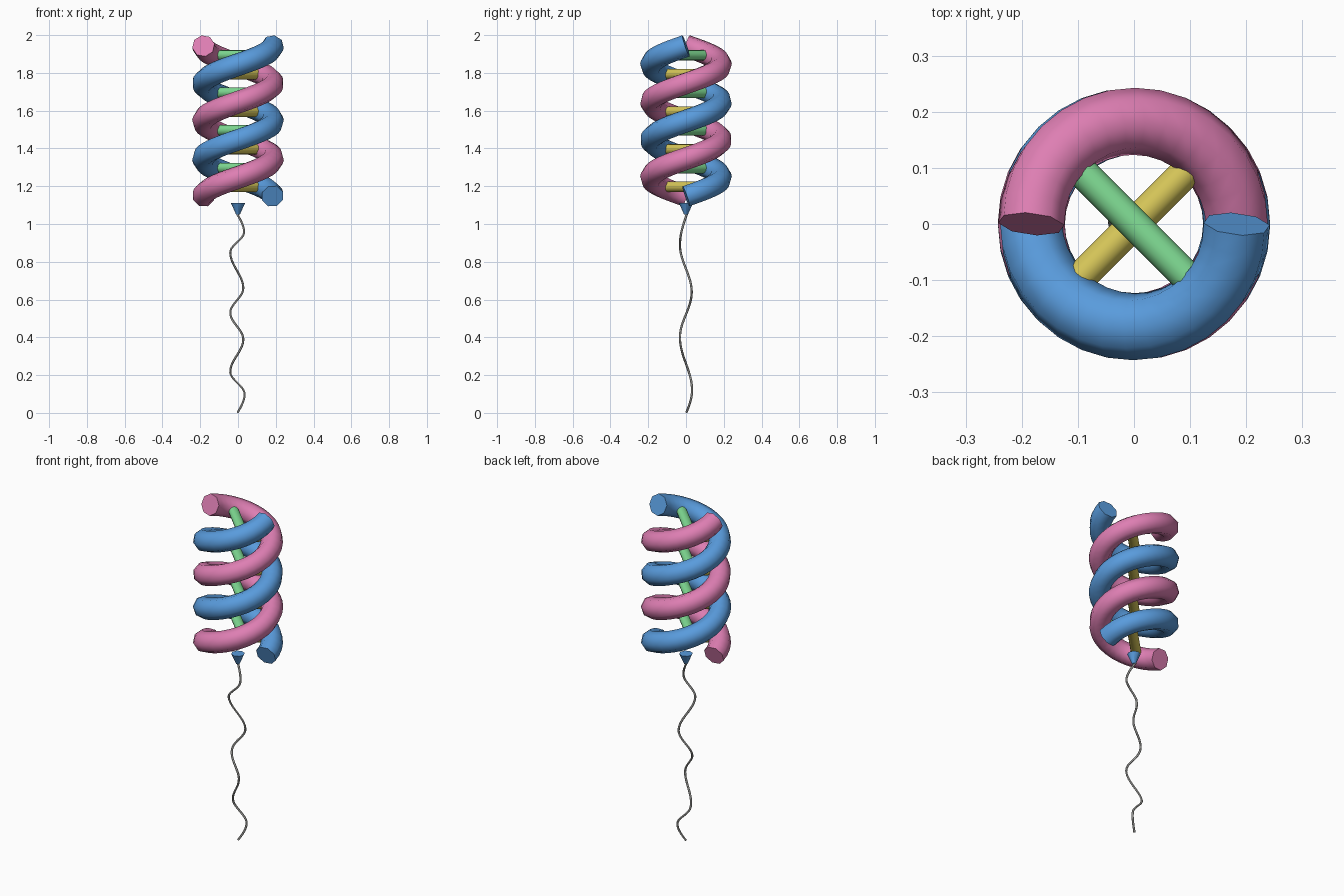
import bpy, bmesh, math
from mathutils import Vector, Quaternion

cube = bpy.data.objects.get("Cube")
if cube:
    bpy.data.objects.remove(cube, do_unlink=True)

Z0, Z1 = 1.147, 1.943          # helix bottom and top
RADIUS, TUBE = 0.183, 0.06     # helix radius and strand thickness
TURNS, STEPS, RUNGS = 2, 64, 8


def material(name, rgb):
    mat = bpy.data.materials.new(name)
    mat.use_nodes = True
    mat.diffuse_color = (*rgb, 1)
    mat.node_tree.nodes["Principled BSDF"].inputs["Base Color"].default_value = (*rgb, 1)
    return mat


blue = material("blue", (0.10, 0.33, 0.72))
pink = material("pink", (0.73, 0.21, 0.45))
green = material("green", (0.22, 0.73, 0.30))
yellow = material("yellow", (0.68, 0.57, 0.10))
grey = material("grey", (0.50, 0.50, 0.48))


def finish(bm, name, mat, angle=55):
    bmesh.ops.recalc_face_normals(bm, faces=bm.faces)
    mesh = bpy.data.meshes.new(name)
    bm.to_mesh(mesh)
    bm.free()
    mesh.materials.append(mat)
    obj = bpy.data.objects.new(name, mesh)
    bpy.context.collection.objects.link(obj)
    bpy.ops.object.select_all(action="DESELECT")
    bpy.context.view_layer.objects.active = obj
    obj.select_set(True)
    bpy.ops.object.shade_smooth_by_angle(angle=math.radians(angle))
    return obj


def sweep(name, path, radius, sides, mat):
    """Capped tube along a path, with a frame that does not twist."""
    bm = bmesh.new()
    last = len(path) - 1
    side, before, previous = None, None, None
    for i, p in enumerate(path):
        tangent = (path[min(i + 1, last)] - path[max(i - 1, 0)]).normalized()
        if side is None:
            side = tangent.cross(Vector((0, 1, 0.3))).cross(tangent)
            side = Vector((1, 0, 0)) - tangent * tangent.x
        else:
            side = before.rotation_difference(tangent) @ side
        side = (side - tangent * side.dot(tangent)).normalized()
        before = tangent
        ring = []
        for k in range(sides):
            turn = Quaternion(tangent, math.tau * (k + 0.5) / sides)
            ring.append(bm.verts.new(p + turn @ side * radius))
        if previous:
            for k in range(sides):
                n = (k + 1) % sides
                bm.faces.new((previous[k], previous[n], ring[n], ring[k]))
        if i in (0, last):
            bm.faces.new(ring)
        previous = ring
    return finish(bm, name, mat)


def cone(name, start, end, r1, r2, sides, mat):
    bm = bmesh.new()
    bmesh.ops.create_cone(bm, cap_ends=True, segments=sides, radius1=r1, radius2=r2,
                          depth=(end - start).length)
    turn = (end - start).to_track_quat("Z", "Y")
    for v in bm.verts:
        v.co = turn @ v.co + (start + end) / 2
    return finish(bm, name, mat)


# Two interwound strands
for name, phase, mat in (("blue_strand", 0, blue), ("pink_strand", math.pi, pink)):
    path = []
    for i in range(STEPS + 1):
        t = i / STEPS
        a = phase + math.tau * TURNS * t
        path.append(Vector((RADIUS * math.cos(a), RADIUS * math.sin(a), Z0 + (Z1 - Z0) * t)))
    sweep(name, path, TUBE, 8, mat)

# Rungs joining the strands, alternating colours
for i in range(RUNGS):
    t = (i + 0.5) / RUNGS
    a = math.tau * TURNS * t
    arm = Vector((math.cos(a), math.sin(a), 0)) * 0.135
    centre = Vector((0, 0, Z0 + (Z1 - Z0) * t))
    cone(f"rung_{i + 1}", centre - arm, centre + arm, 0.028, 0.028, 12,
         green if i % 2 else yellow)

# Tapered tail socket
cone("tail_socket", Vector((0, 0, 1.05)), Vector((0, 0, 1.11)), 0.01, 0.037, 8, blue)


def wave(points, z):
    """Smooth curve easing between successive crests and troughs."""
    for (za, a), (zb, b) in zip(points, points[1:]):
        if z <= zb:
            return a + (b - a) * (1 - math.cos(math.pi * (z - za) / (zb - za))) / 2


# Wavy tail
sway_x = [(-0.09, -0.036), (0.10, 0.035), (0.217, -0.041), (0.39, 0.028),
          (0.53, -0.041), (0.66, 0.028), (0.85, -0.041), (0.957, 0.032), (1.13, -0.03)]
sway_y = [(-0.12, -0.03), (0.12, 0.032), (0.40, -0.032), (0.64, 0.03),
          (0.89, -0.032), (1.19, 0.032)]
tail = [Vector((wave(sway_x, z), wave(sway_y, z), z))
        for z in (0.003 + 1.055 * i / 90 for i in range(91))]
sweep("tail", tail, 0.006, 6, grey)
